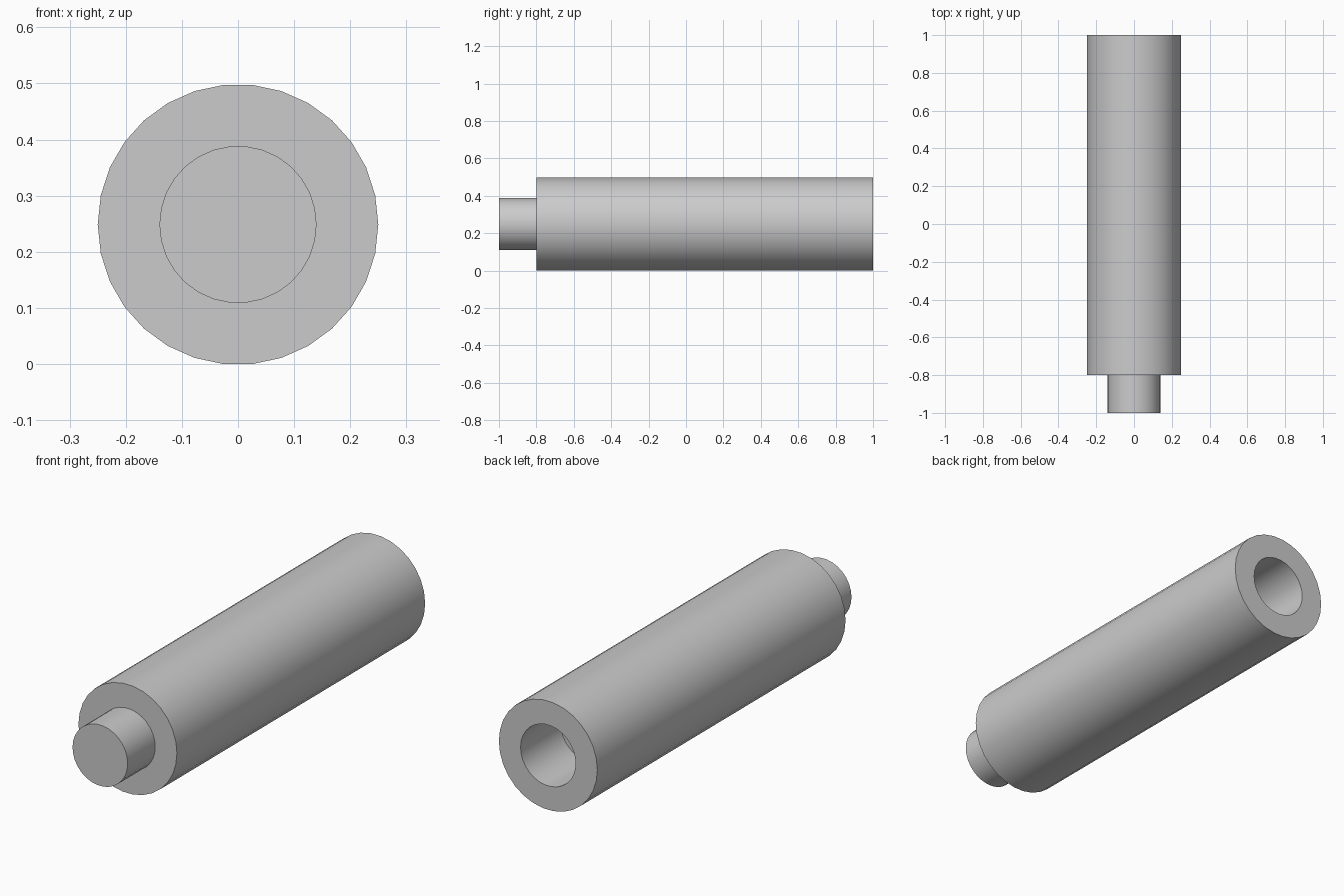
import bpy, bmesh, math

cube = bpy.data.objects.get("Cube")
if cube:
    bpy.data.objects.remove(cube, do_unlink=True)

SIDES = 30
RADIUS, PEG_RADIUS = 0.25, 0.14
SHOULDER_Y, SOCKET_DEPTH = -0.8, 0.29
AXIS_Z = RADIUS * math.cos(math.pi / SIDES)

grey = bpy.data.materials.new("plain grey")
grey.use_nodes = True
colour = (0.6, 0.6, 0.6, 1)
grey.diffuse_color = colour
grey.node_tree.nodes["Principled BSDF"].inputs["Base Color"].default_value = colour


def lathe(name, profile):
    """Turn a (radius, y) profile around the lengthwise axis."""
    bm = bmesh.new()
    verts = [bm.verts.new((r, y, 0)) for r, y in profile]
    edges = [bm.edges.new(pair) for pair in zip(verts, verts[1:])]
    bmesh.ops.spin(bm, geom=verts + edges, cent=(0, 0, 0), axis=(0, 1, 0),
                   angle=math.tau, steps=SIDES)
    bmesh.ops.remove_doubles(bm, verts=bm.verts, dist=0.0001)
    bmesh.ops.recalc_face_normals(bm, faces=bm.faces)
    mesh = bpy.data.meshes.new(name)
    bm.to_mesh(mesh)
    bm.free()
    mesh.materials.append(grey)
    obj = bpy.data.objects.new(name, mesh)
    obj.location.z = AXIS_Z
    bpy.context.collection.objects.link(obj)
    bpy.ops.object.select_all(action='DESELECT')
    obj.select_set(True)
    bpy.context.view_layer.objects.active = obj
    bpy.ops.object.shade_smooth_by_angle(angle=math.radians(30))
    return obj


# Stepped rod: front peg, shoulder, long barrel and blind socket in the back
socket_floor = 1 - SOCKET_DEPTH
lathe("pegged_rod", [
    (0, -1), (PEG_RADIUS, -1), (PEG_RADIUS, SHOULDER_Y),
    (RADIUS, SHOULDER_Y), (RADIUS, 1), (PEG_RADIUS, 1),
    (PEG_RADIUS, socket_floor), (0, socket_floor),
])
